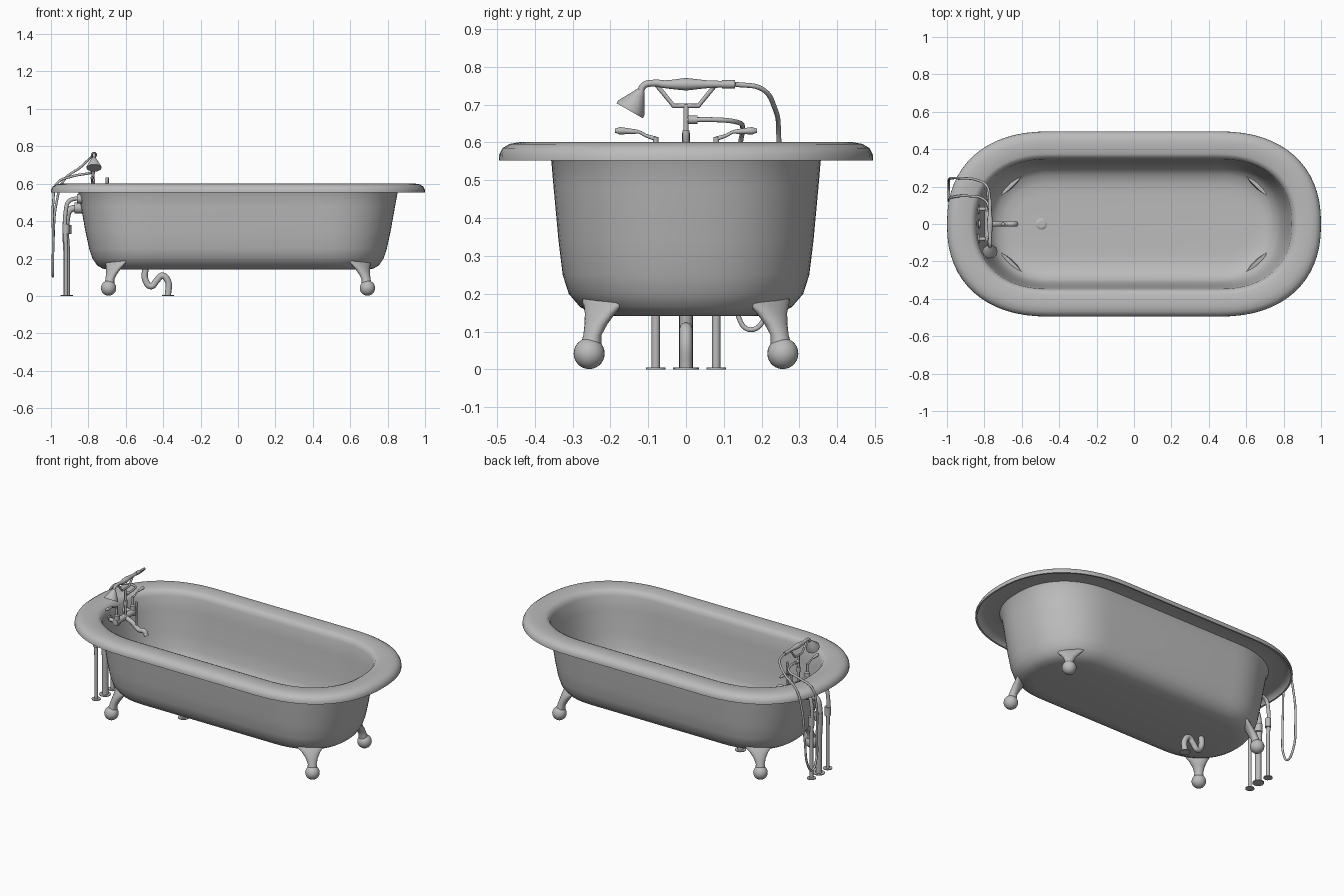
import bpy, bmesh, math
from mathutils import Vector

cube = bpy.data.objects.get("Cube")
if cube:
    bpy.data.objects.remove(cube)

grey = bpy.data.materials.new("enamel grey")
grey.use_nodes = True
COLOUR = (0.5, 0.5, 0.5, 1)
grey.diffuse_color = COLOUR
grey.node_tree.nodes["Principled BSDF"].inputs["Base Color"].default_value = COLOUR


def finish(name, mesh, angle=40):
    ob = bpy.data.objects.new(name, mesh)
    bpy.context.collection.objects.link(ob)
    mesh.materials.clear()
    mesh.materials.append(grey)
    bpy.ops.object.select_all(action='DESELECT')
    ob.select_set(True)
    bpy.context.view_layer.objects.active = ob
    bpy.ops.object.shade_smooth_by_angle(angle=math.radians(angle))
    return ob


def loft(name, rings, angle=40):
    """Skin a stack of closed rings and cap both ends."""
    bm = bmesh.new()
    rows = [[bm.verts.new(p) for p in ring] for ring in rings]
    n = len(rows[0])
    for a, b in zip(rows, rows[1:]):
        for i in range(n):
            j = (i + 1) % n
            bm.faces.new((a[i], a[j], b[j], b[i]))
    bm.faces.new(rows[0][::-1])
    bm.faces.new(rows[-1])
    bmesh.ops.recalc_face_normals(bm, faces=bm.faces)
    mesh = bpy.data.meshes.new(name)
    bm.to_mesh(mesh)
    bm.free()
    return finish(name, mesh, angle)


def tube(name, pts, radius=1.0, curved=False):
    """Round tube through points; a fourth value scales the radius."""
    cu = bpy.data.curves.new(name, 'CURVE')
    cu.dimensions = '3D'
    cu.bevel_depth = radius
    cu.bevel_resolution = 4
    cu.use_fill_caps = True
    cu.resolution_u = 8
    sp = cu.splines.new('BEZIER' if curved else 'POLY')
    dest = sp.bezier_points if curved else sp.points
    dest.add(len(pts) - 1)
    for d, p in zip(dest, pts):
        d.co = p[:3] if curved else (*p[:3], 1)
        d.radius = p[3] if len(p) > 3 else 1
        if curved:
            d.handle_left_type = d.handle_right_type = 'AUTO'
    tmp = bpy.data.objects.new(name + " path", cu)
    bpy.context.collection.objects.link(tmp)
    bpy.context.view_layer.update()
    dg = bpy.context.evaluated_depsgraph_get()
    mesh = bpy.data.meshes.new_from_object(tmp.evaluated_get(dg))
    bpy.data.objects.remove(tmp)
    return finish(name, mesh)


def ball(name, centre, r):
    bm = bmesh.new()
    bmesh.ops.create_uvsphere(bm, u_segments=24, v_segments=14, radius=r)
    bmesh.ops.translate(bm, verts=bm.verts, vec=centre)
    mesh = bpy.data.meshes.new(name)
    bm.to_mesh(mesh)
    bm.free()
    return finish(name, mesh)


# Tub: stadium-like rings from the underside, round the rolled rim, to the floor
def tub_ring(half_x, half_y, z, straight=0.45, steps=16):
    ring = []
    for q in range(4):
        for i in range(steps + 1):
            a = (q + i / steps) * math.pi / 2
            c, s = math.cos(a), math.sin(a)
            cx = math.copysign(abs(c) ** 0.87, c) if abs(c) > 1e-6 else 0
            sy = math.copysign(abs(s) ** 0.87, s) if abs(s) > 1e-6 else 0
            side = 1 if q in (0, 3) else -1
            if i == 0 and q in (1, 3) or i < steps or q in (0, 2):
                p = Vector((side * straight + cx * (half_x - straight), sy * half_y, z))
                if not ring or (p - ring[-1]).length > 1e-5:
                    ring.append(p)
    return ring


profile = [
    (0.68, 0.19, 0.141), (0.725, 0.24, 0.146), (0.755, 0.28, 0.165),
    (0.778, 0.31, 0.20), (0.795, 0.326, 0.25), (0.815, 0.337, 0.34),
    (0.84, 0.35, 0.48), (0.853, 0.356, 0.55), (0.865, 0.368, 0.575),
    (0.955, 0.45, 0.58), (0.98, 0.475, 0.573), (0.99, 0.485, 0.553),
    (1.0, 0.495, 0.553), (0.999, 0.494, 0.568), (0.99, 0.485, 0.585),
    (0.972, 0.467, 0.596), (0.945, 0.44, 0.601), (0.875, 0.375, 0.599),
    (0.855, 0.357, 0.59), (0.843, 0.347, 0.565), (0.83, 0.34, 0.48),
    (0.805, 0.327, 0.34), (0.785, 0.315, 0.255), (0.765, 0.298, 0.21),
    (0.735, 0.262, 0.178), (0.69, 0.21, 0.163), (0.64, 0.15, 0.16)]
loft("tub", [tub_ring(*row) for row in profile], 60)

# Four feet: flared bracket narrowing to an ankle above a ball
leg_rows = [(0.195, -0.03, 0.082, 0.01), (0.18, -0.025, 0.078, 0.02),
            (0.15, -0.012, 0.052, 0.027), (0.12, 0.004, 0.034, 0.026),
            (0.09, 0.018, 0.025, 0.023), (0.05, 0.026, 0.03, 0.03)]
for sx, x_name in ((1, "left"), (-1, "right")):
    for sy, y_name in ((-1, "front"), (1, "back")):
        out = Vector((sx, sy, 0)).normalized()
        along = Vector((-sy, sx, 0)).normalized()
        rings = []
        for z, off, wide, deep in leg_rows:
            mid = Vector((sx * 0.672, sy * 0.235, z)) + out * off
            rings.append([mid + along * wide * math.cos(k * math.pi / 10)
                          + out * deep * math.sin(k * math.pi / 10) for k in range(20)])
        loft(f"{y_name}_{x_name}_foot", rings, 60)
        ball(f"{y_name}_{x_name}_foot_ball", (sx * 0.692, sy * 0.256, 0.042), 0.041)


# Floor pipes and flanges
def flange(name, x, y, r):
    tube(name, [(x, y, 0), (x, y, 0.005)], r)


for s, side in ((-1, "front"), (1, "back")):
    y = s * 0.08
    tube(f"{side}_supply_pipe", [(-0.92, y, 0), (-0.92, y, 0.25), (-0.92, y, 0.46), (-0.905, y, 0.505),
                                 (-0.87, y, 0.52), (-0.78, y, 0.52)], 0.011, True)
    tube(f"{side}_pipe_coupling", [(-0.92, y, 0.33), (-0.92, y, 0.385)], 0.018)
    tube(f"{side}_wall_nut", [(-0.86, y, 0.52), (-0.825, y, 0.52)], 0.025)
    flange(f"{side}_supply_flange", -0.92, y, 0.026)
tube("overflow_pipe", [(-0.915, 0, 0), (-0.915, 0, 0.2), (-0.915, 0, 0.42), (-0.90, 0, 0.458),
                       (-0.87, 0, 0.47), (-0.82, 0, 0.47)], 0.018, True)
tube("overflow_nut", [(-0.875, 0, 0.47), (-0.83, 0, 0.47)], 0.03)
tube("overflow_collar", [(-0.915, 0, 0.33), (-0.915, 0, 0.38)], 0.024)
flange("overflow_flange", -0.915, 0, 0.034)

# Drain plug and trap
tube("drain_plug", [(-0.495, 0, 0.155, 1), (-0.495, 0, 0.168, 1), (-0.495, 0, 0.174, 0.6)], 0.032)
tube("drain_trap", [(-0.495, 0, 0.15), (-0.495, 0, 0.085), (-0.465, 0, 0.052), (-0.436, 0, 0.08),
                    (-0.405, 0, 0.108), (-0.375, 0, 0.08), (-0.375, 0, 0)], 0.017, True)
flange("drain_flange", -0.375, 0, 0.032)

# Tap body, riser, spout and diverter knob
tube("tap_body", [(-0.78, -0.095, 0.52), (-0.78, 0.095, 0.52)], 0.018)
tube("tap_riser", [(-0.775, 0, 0.5), (-0.775, 0, 0.70)], 0.007)
tube("riser_collar", [(-0.775, 0, 0.595), (-0.775, 0, 0.625)], 0.011)
tube("spout", [(-0.78, 0, 0.52), (-0.73, 0, 0.50), (-0.68, 0, 0.465), (-0.645, 0, 0.465),
               (-0.63, 0, 0.44)], 0.014, True)
tube("diverter_knob", [(-0.70, 0, 0.49, 0.6), (-0.70, 0, 0.60, 0.6), (-0.70, 0, 0.605, 1),
                       (-0.70, 0, 0.632, 1)], 0.009)
for s, side in ((-1, "front"), (1, "back")):
    y = s * 0.08
    tube(f"{side}_valve_stem", [(-0.78, y, 0.5, 2.2), (-0.78, y, 0.56, 2.2), (-0.78, y, 0.565, 1),
                                (-0.78, y, 0.615, 1)], 0.007)
    tube(f"{side}_lever", [(-0.78, y, 0.61, 0.8), (-0.78, s * 0.105, 0.618, 0.6), (-0.78, s * 0.125, 0.628, 0.6),
                           (-0.78, s * 0.14, 0.629, 0.9), (-0.78, s * 0.175, 0.631, 1.3),
                           (-0.78, s * 0.188, 0.631, 0.7)], 0.0075, True)
    # Cradle arm for the handset
    tube(f"{side}_cradle_arm", [(-0.775, 0, 0.697), (-0.775, s * 0.033, 0.697),
                                (-0.775, s * 0.08, 0.755)], 0.006)

# Handset with tilted shower rose
tube("handset", [(-0.77, -0.122, 0.728, 0.6), (-0.77, -0.112, 0.75, 0.6), (-0.77, -0.085, 0.757, 0.6),
                 (-0.77, -0.055, 0.754, 0.7), (-0.77, 0, 0.754, 1.1), (-0.77, 0.055, 0.754, 0.7),
                 (-0.77, 0.09, 0.754, 0.6), (-0.77, 0.13, 0.754, 0.7)], 0.015, True)
tube("handset_nut", [(-0.77, 0.095, 0.754), (-0.77, 0.13, 0.754)], 0.011)
tube("shower_rose", [(-0.77, -0.119, 0.738, 0.25), (-0.77, -0.126, 0.725, 0.45),
                     (-0.77, -0.145, 0.691, 1), (-0.77, -0.149, 0.684, 1)], 0.04)

# Hose: from the handset, over the rim, down in a loop and back to the riser
tube("hose", [(-0.77, 0.13, 0.754), (-0.785, 0.2, 0.742), (-0.84, 0.235, 0.69), (-0.93, 0.245, 0.62),
              (-0.97, 0.245, 0.5), (-0.987, 0.24, 0.3), (-0.99, 0.215, 0.15), (-0.99, 0.17, 0.105),
              (-0.99, 0.135, 0.15), (-0.988, 0.125, 0.3), (-0.988, 0.13, 0.5), (-0.965, 0.145, 0.605),
              (-0.89, 0.15, 0.638), (-0.80, 0.13, 0.655), (-0.775, 0.08, 0.66), (-0.775, 0, 0.66)], 0.0065, True)
tube("hose_nut", [(-0.775, 0.005, 0.66), (-0.775, 0.03, 0.66)], 0.011)
